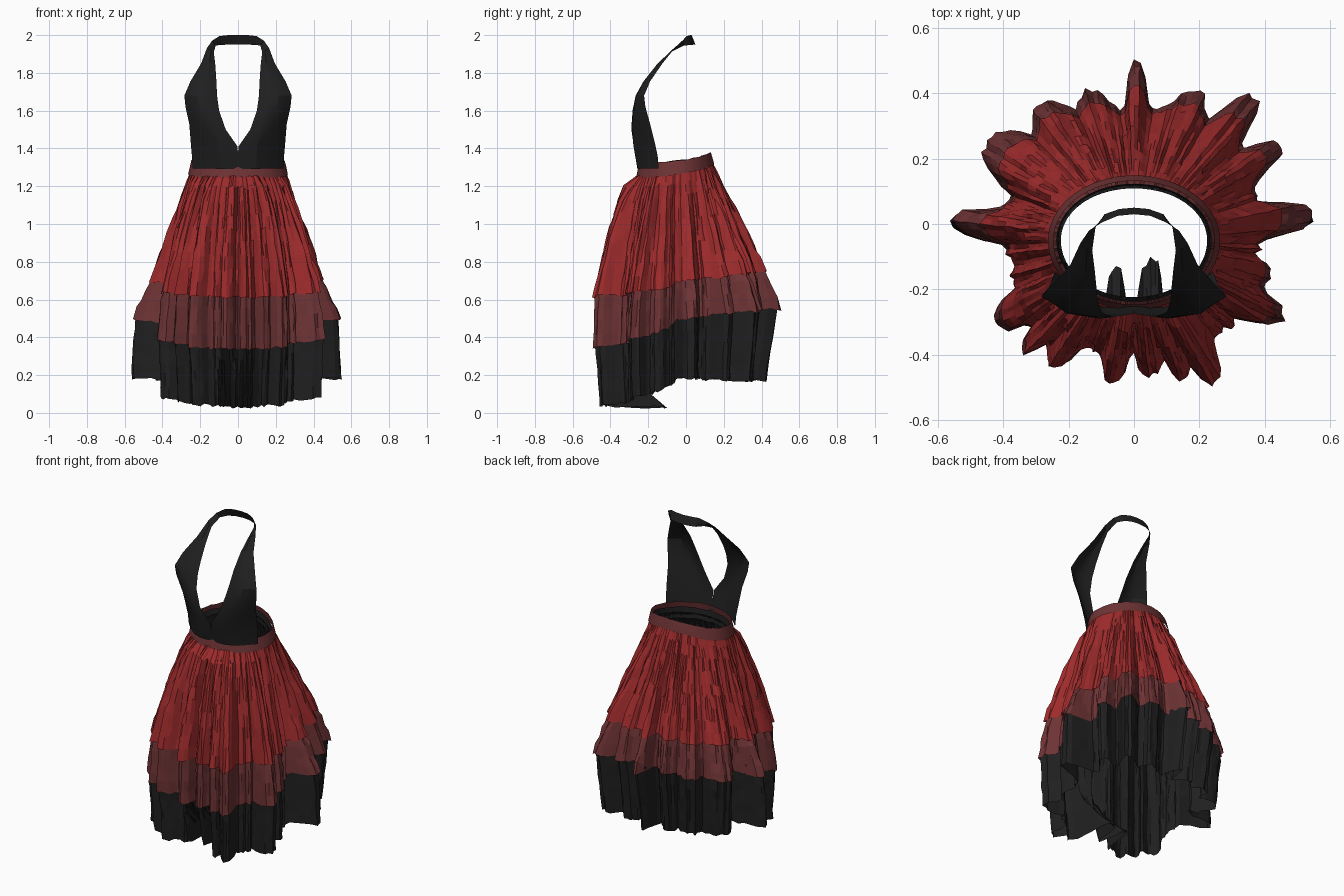
import bpy, math, random

if "Cube" in bpy.data.objects:
    bpy.data.objects.remove(bpy.data.objects["Cube"])

random.seed(4)
SEG = 180
CY = -0.05          # skirt axis in y


def material(name, rgb):
    m = bpy.data.materials.new(name)
    m.diffuse_color = (*rgb, 1)
    m.use_nodes = True
    m.node_tree.nodes["Principled BSDF"].inputs["Base Color"].default_value = m.diffuse_color
    return m


RED = material("red cloth", (0.34, 0.024, 0.025))
MAROON = material("maroon cloth", (0.155, 0.033, 0.035))
BLACK = material("black cloth", (0.014, 0.014, 0.015))


def make_object(name, verts, faces, mat):
    me = bpy.data.meshes.new(name)
    me.from_pydata(verts, [], faces)
    me.materials.append(mat)
    ob = bpy.data.objects.new(name, me)
    bpy.context.collection.objects.link(ob)
    return ob


def grid_faces(rows, cols, closed):
    return [(r * cols + c, r * cols + (c + 1) % cols,
             (r + 1) * cols + (c + 1) % cols, (r + 1) * cols + c)
            for r in range(rows - 1) for c in range(cols if closed else cols - 1)]


def mix(a, b, t):
    return a + (b - a) * t


def by_side(s, front, side, back, p=1.0):
    return mix(side, front, (-s) ** p) if s < 0 else mix(side, back, s)


def outline(a, sx, yf, yb, n):
    """Distance from the skirt axis to a rounded-box outline."""
    c, s = abs(math.cos(a)), math.sin(a)
    sy = (yb - CY) if s > 0 else (CY - yf)
    return ((c / sx) ** n + (abs(s) / sy) ** n) ** (-1 / n)


def waist(a):
    return outline(a, 0.25, -0.25, 0.135, 2.0)


def band_z(a):
    return 1.245 + 0.07 * ((1 + math.sin(a)) / 2) ** 2


# Large cloth folds: direction in degrees, tip radius, half width in degrees
FOLDS = ((89, .55, 4), (67, .485, 7), (50, .57, 6), (33, .53, 6), (8, .575, 6.5),
         (343, .44, 7), (332, .53, 6), (300, .515, 6), (290, .465, 5), (277, .42, 6),
         (261, .455, 6), (237, .47, 6), (225, .49, 5), (211, .515, 7), (174, .573, 6.5),
         (146, .55, 10), (125, .50, 9), (107, .47, 7))

# Skirt tiers, outer to inner: valley scale, fold gain and hem height (front, side, back)
TIERS = (
    ((0.99, 0.99, 0.99), (1.0, 0.42, 0.60), (0.61, 0.69, 0.75)),
    ((0.98, 1.00, 1.02), (0.95, 0.88, 1.00), (0.335, 0.49, 0.55)),
    ((0.91, 0.96, 0.90), (0.75, 1.05, 0.80), (0.03, 0.18, 0.17)),
)


def hem_radius(k, a):
    base = outline(a, 0.385, -0.395, 0.345, 2.6)
    rad = base
    for deg, tip, w in FOLDS:
        d = (math.degrees(a) - deg + 180) % 360 - 180
        rad = max(rad, mix(base, tip, math.exp(-abs(d / w) ** 3)))
    s = math.sin(a)
    return base * by_side(s, *TIERS[k][0]) + (rad - base) * by_side(s, *TIERS[k][1])


def hem_height(k, a):
    return by_side(math.sin(a), *TIERS[k][2], p=0.6)


def radius(k, a, z):
    """Each tier lies just under the one above it, then flares below that hem."""
    if k == 0:
        z0 = band_z(a) + 0.02
        t = min(1, max(0, (z0 - z) / (z0 - hem_height(0, a))))
        e = 1 - 0.5 * max(0, -math.sin(a))
        b = a + 0.04 * (1 - t) * math.sin(5 * a + 5 * t)
        return mix(waist(a), hem_radius(0, b), t ** e)
    zt = hem_height(k - 1, a)
    if z >= zt:
        return radius(k - 1, a, z) - 0.013
    t = min(1, (zt - z) / (zt - hem_height(k, a)))
    return mix(radius(k - 1, a, zt) - 0.013, hem_radius(k, a), t ** 0.8)


# Finer pleats, fixed per column
PLEAT = [random.uniform(-1, 1) for _ in range(SEG)]


def tier(name, mat, k, rows, tuck=0.0):
    """rows: number of bands above the previous hem and below it."""
    verts, upper, lower = [], *rows
    wob = [random.uniform(-1, 1) for _ in range(SEG)]
    total = upper + lower + 1
    for r in range(total):
        for i in range(SEG):
            a = 2 * math.pi * i / SEG
            z0 = band_z(a) + 0.02
            z1 = hem_height(k, a)
            zm = hem_height(k - 1, a) + 0.01 if k else z1
            z = mix(z0, zm, r / upper) if r <= upper else mix(zm, z1, (r - upper) / lower)
            rad = radius(k, a, z)
            start = min(1, (z0 - z) / 0.15)
            rad += start * (0.011 * PLEAT[i] + 0.005 * random.uniform(-1, 1))
            if r == total - 1:
                z += 0.008 * wob[i]
            elif r > 0:
                z += random.uniform(-0.015, 0.015)
            ang = a + random.uniform(-0.006, 0.006)
            x, y = rad * math.cos(ang), CY + rad * math.sin(ang)
            if tuck and y < -0.2 and z < 0.45:     # inward tucks at the front of the hem
                y += tuck * (1 - z / 0.45) ** 1.5 * (math.exp(-((x + 0.055) / 0.035) ** 4)
                                                     + math.exp(-((x - 0.05) / 0.045) ** 4))
            verts.append((x, y, max(z, 0.0)))
    return make_object(name, verts, grid_faces(total, SEG, True), mat)


tier("upper_skirt_tier", RED, 0, (9, 0))
tier("middle_skirt_tier", MAROON, 1, (9, 4))
tier("lower_skirt_tier", BLACK, 2, (12, 5), tuck=0.34)


def waist_ring(grow, h_front, h_back, n):
    ring = []
    for i in range(n):
        a = 2 * math.pi * i / n
        rad = waist(a) + grow
        h = mix(h_front, h_back, (1 + math.sin(a)) / 2)
        ring.append((rad * math.cos(a), CY + rad * math.sin(a),
                     band_z(a) + h + random.uniform(-0.003, 0.003)))
    return ring


# Waistband, rising toward the back
verts = (waist_ring(0.014, 0, 0, 48) + waist_ring(0.006, 0.04, 0.035, 48)
         + waist_ring(-0.003, 0.08, 0.066, 48))
make_object("waistband", verts, grid_faces(3, 48, True), MAROON)
# Dark facing inside the waistband
verts = waist_ring(-0.018, -0.02, -0.02, 48) + waist_ring(-0.012, 0.05, 0.045, 48)
make_object("waist_facing", verts, grid_faces(2, 48, True), BLACK)

# Halter bodice half: neckline point, then outer edge point, from waist to nape
HALTER = (
    (0.000, -0.250, 1.290, 0.240, -0.145, 1.295),
    (0.000, -0.262, 1.350, 0.244, -0.150, 1.360),
    (0.002, -0.275, 1.410, 0.250, -0.165, 1.430),
    (0.065, -0.285, 1.500, 0.258, -0.190, 1.530),
    (0.100, -0.270, 1.600, 0.278, -0.215, 1.620),
    (0.111, -0.240, 1.680, 0.284, -0.222, 1.680),
    (0.114, -0.205, 1.750, 0.252, -0.190, 1.755),
    (0.120, -0.145, 1.840, 0.195, -0.125, 1.850),
    (0.128, -0.080, 1.910, 0.165, -0.060, 1.930),
    (0.118, -0.010, 1.945, 0.138, -0.020, 1.970),
    (0.090, 0.030, 1.948, 0.098, 0.005, 1.995),
    (0.045, 0.046, 1.950, 0.050, 0.025, 2.000),
    (0.000, 0.050, 1.950, 0.000, 0.030, 2.000),
)
COLS = 6
verts = []
for r, (xi, yi, zi, xo, yo, zo) in enumerate(HALTER):
    for c in range(COLS):
        t = c / (COLS - 1)
        bulge = 0.2 * (xo - xi) * math.sin(math.pi * t) * (1 if r < 9 else 0)
        if 0 < c < COLS - 1 and 0 < r < 8:
            bulge += random.uniform(-0.005, 0.005)
        verts.append((mix(xi, xo, t), mix(yi, yo, t) - bulge, mix(zi, zo, t)))
bodice = make_object("halter_bodice", verts, grid_faces(len(HALTER), COLS, False), BLACK)
mirror = bodice.modifiers.new("mirror", 'MIRROR')
mirror.merge_threshold = 0.004

# Soft shading with creases kept on the bodice and band
for name in ("halter_bodice", "waistband"):
    ob = bpy.data.objects[name]
    bpy.ops.object.select_all(action='DESELECT')
    ob.select_set(True)
    bpy.context.view_layer.objects.active = ob
    bpy.ops.object.shade_smooth_by_angle(angle=math.radians(25))
